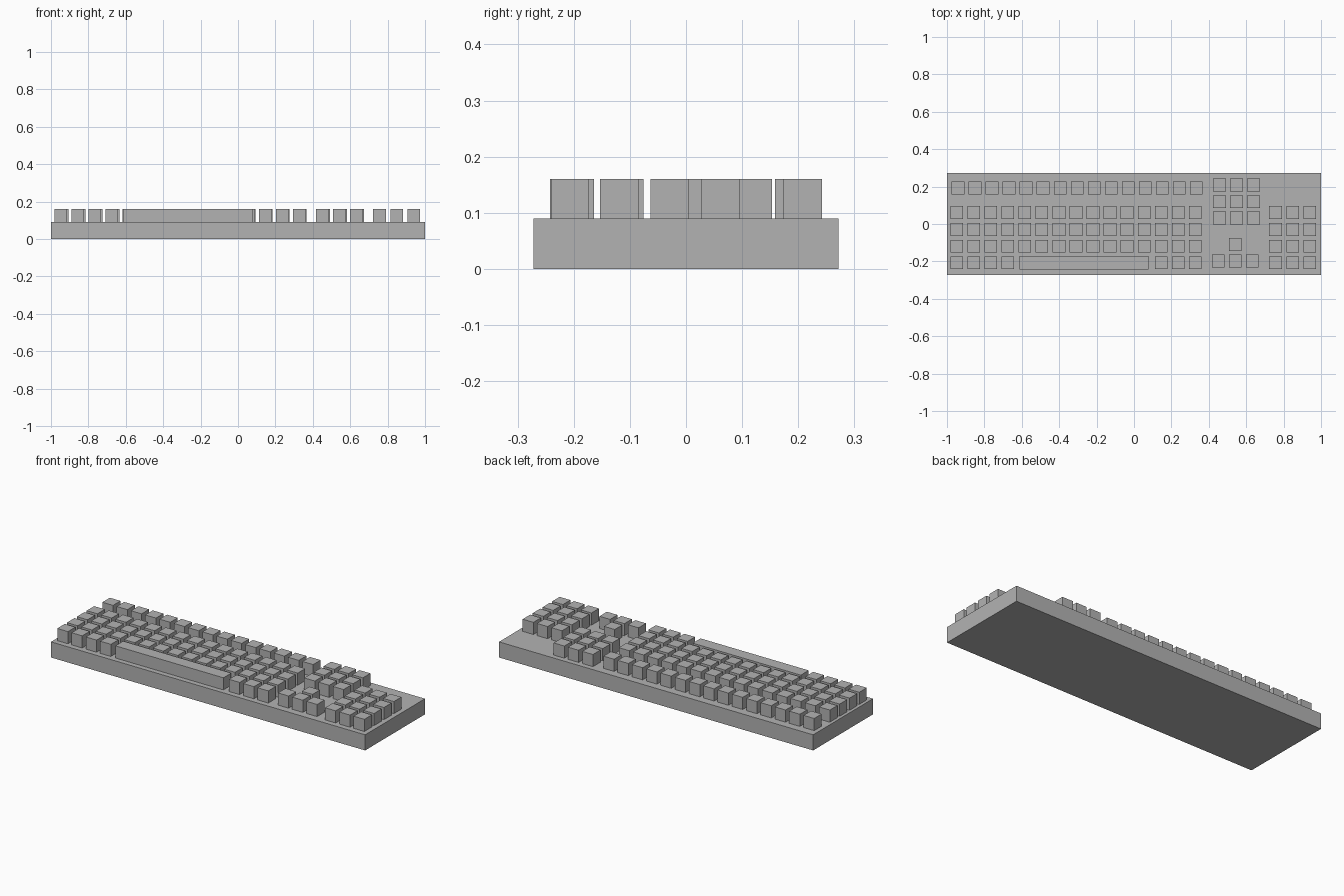
import bpy, bmesh
from mathutils import Matrix, Vector

if "Cube" in bpy.data.objects:
    bpy.data.objects.remove(bpy.data.objects["Cube"])

KEY, PITCH = 0.068, 0.0911
Z0, Z1 = 0.09, 0.16

grey = bpy.data.materials.new("light_grey")
grey.diffuse_color = (0.45, 0.45, 0.45, 1)
grey.use_nodes = True
grey.node_tree.nodes["Principled BSDF"].inputs["Base Color"].default_value = grey.diffuse_color


def build(name, boxes):
    """One object from boxes given as (centre, size)."""
    bm = bmesh.new()
    for centre, size in boxes:
        m = Matrix.Translation(centre) @ Matrix.Diagonal((*size, 1))
        bmesh.ops.create_cube(bm, size=1, matrix=m)
    mesh = bpy.data.meshes.new(name)
    bm.to_mesh(mesh)
    bm.free()
    mesh.materials.append(grey)
    obj = bpy.data.objects.new(name, mesh)
    bpy.context.collection.objects.link(obj)


def key(x, y, w=KEY, d=KEY):
    return Vector((x, y, (Z0 + Z1) / 2)), (w, d, Z1 - Z0)


def grid(x0, columns, rows, pitch=PITCH):
    return [key(x0 + pitch * i, y) for y in rows for i in columns]


rows = [0.061, -0.029, -0.119]
bottom = -0.207

# case
build("case", [(Vector((0, 0, Z0 / 2)), (2, 0.544, Z0))])
# function key row along the back
build("function_keys", grid(-0.941, range(15), [0.193], 0.091))
# main block and the bottom row around the space bar
build("main_keys", grid(-0.948, range(15), rows))
build("modifier_keys", grid(-0.948, [0, 1, 2, 3, 12, 13, 14], [bottom]))
build("space_bar", [key(-0.267, bottom, 0.688, 0.071)])
# navigation cluster and arrows
build("navigation_keys", grid(0.457, range(3), [0.208, 0.119, 0.032]))
build("arrow_keys", grid(0.451, range(3), [-0.198], 0.0905) + [key(0.541, -0.110)])
# number pad
build("number_pad", grid(0.757, range(3), rows + [bottom]))
